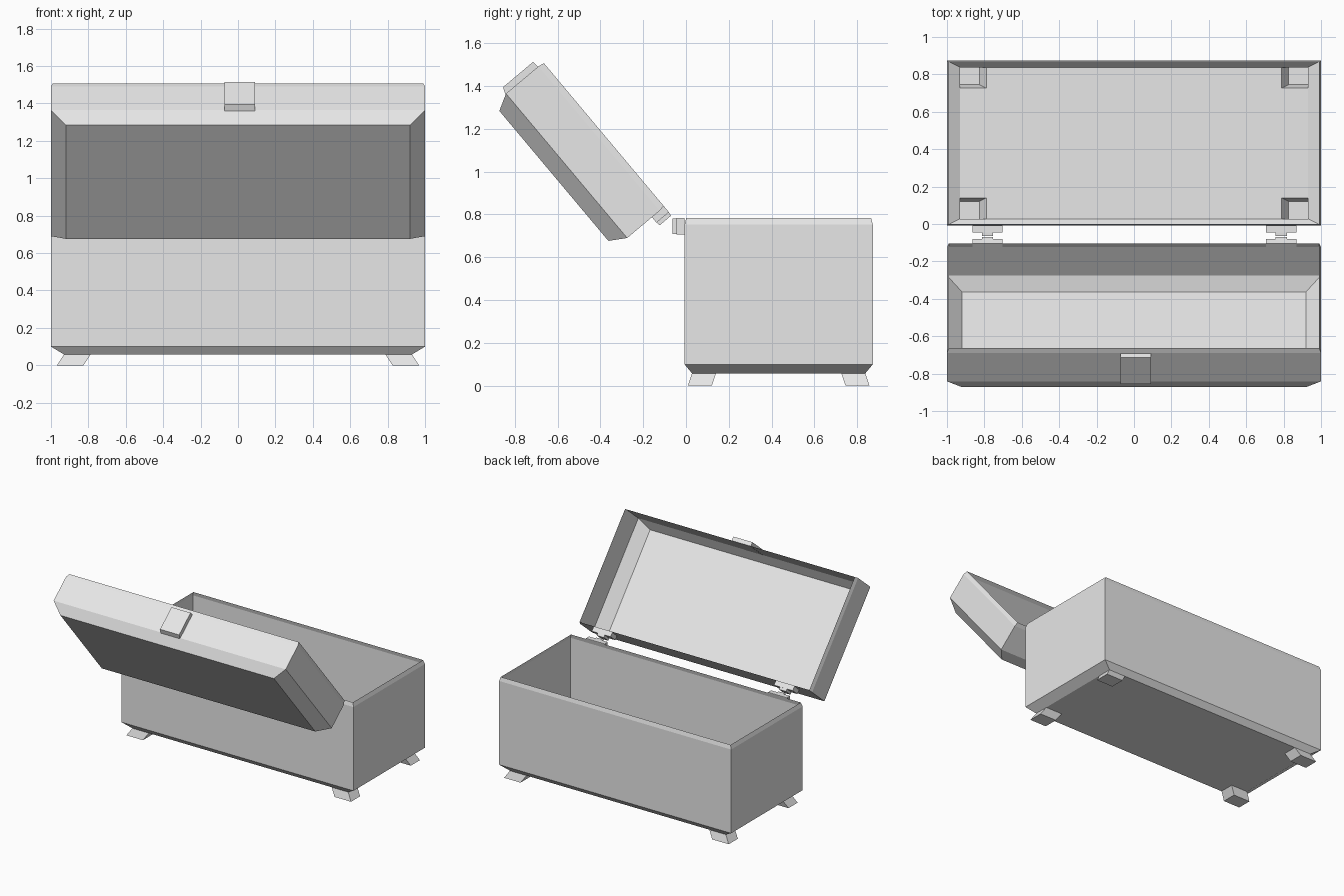
import bpy, bmesh, math
from mathutils import Vector, Matrix

if "Cube" in bpy.data.objects:
    bpy.data.objects.remove(bpy.data.objects["Cube"])

grey = bpy.data.materials.new("plain grey")
grey.diffuse_color = (0.8, 0.8, 0.8, 1)
grey.use_nodes = True
grey.node_tree.nodes["Principled BSDF"].inputs["Base Color"].default_value = grey.diffuse_color

TILT = math.radians(50)
ALONG = Vector((0, math.cos(TILT), -math.sin(TILT)))    # lid front edge to hinge edge
DEEP = Vector((0, -math.sin(TILT), -math.cos(TILT)))    # lid opening to lid top
LID_FRONT = Vector((0, -0.664, 1.507))
LID_BACK = LID_FRONT + 0.871 * ALONG


def frame(origin, y_axis, z_axis):
    """Matrix placing local (x, y, z) at origin along the given axes."""
    m = Matrix.Identity(4)
    for row in range(3):
        m[row][1], m[row][2], m[row][3] = y_axis[row], z_axis[row], origin[row]
    return m


def finish(name, bm, matrix=None):
    if matrix:
        bm.transform(matrix)
    bmesh.ops.remove_doubles(bm, verts=bm.verts, dist=0.0005)
    bmesh.ops.recalc_face_normals(bm, faces=bm.faces)
    mesh = bpy.data.meshes.new(name)
    bm.to_mesh(mesh)
    bm.free()
    mesh.materials.append(grey)
    obj = bpy.data.objects.new(name, mesh)
    bpy.context.collection.objects.link(obj)
    return obj


def ring(bm, x0, x1, y0, y1, z):
    return [bm.verts.new(p) for p in
            ((x0, y0, z), (x1, y0, z), (x1, y1, z), (x0, y1, z))]


def loft(bm, sections, cap_start=False, cap_end=False):
    """Join rectangles (x0, x1, y0, y1, z) into a tapering shell."""
    rings = [ring(bm, *s) for s in sections]
    for a, b in zip(rings, rings[1:]):
        for i in range(4):
            j = (i + 1) % 4
            bm.faces.new((a[i], a[j], b[j], b[i]))
    if cap_start:
        bm.faces.new(rings[0][::-1])
    if cap_end:
        bm.faces.new(rings[-1])


# Chest body: open thin shell with bevelled rim and base
bm = bmesh.new()
FLOOR = 0.058
loft(bm, [(-0.99, 0.99, 0.001, 0.865, 0.783),
          (-1, 1, -0.007, 0.873, 0.752),
          (-1, 1, -0.007, 0.873, 0.10),
          (-0.93, 0.93, 0.028, 0.838, FLOOR)])
# Floor grid; hollow splayed feet replace its corner cells
xs = (-0.93, -0.788, 0.788, 0.93)
ys = (0.028, 0.14, 0.726, 0.838)
for i in range(3):
    for j in range(3):
        x0, x1, y0, y1 = xs[i], xs[i + 1], ys[j], ys[j + 1]
        if i != 1 and j != 1:
            dx, dy = 0.038 * (i - 1), 0.019 * (j - 1)
            loft(bm, [(x0, x1, y0, y1, FLOOR),
                      (x0 + dx, x1 + dx, y0 + dy, y1 + dy, 0)], cap_end=True)
        else:
            bm.faces.new(ring(bm, x0, x1, y0, y1, FLOOR))
finish("chest_body", bm)

# Open lid: same kind of shell, tilted back
bm = bmesh.new()
loft(bm, [(-0.99, 0.99, 0, 0.871, 0),
          (-1, 1, -0.005, 0.876, 0.03),
          (-1, 1, -0.005, 0.876, 0.227),
          (-0.92, 0.92, 0.037, 0.83, 0.303)], cap_end=True)
finish("lid", bm, frame(LID_FRONT, ALONG, DEEP))

# Latch plate on the lid front, with a sloping lower end
bm = bmesh.new()
loft(bm, [(-0.073, 0.091, 0.032, 0.232, 0.004),
          (-0.073, 0.091, 0.034, 0.218, 0.037)], True, True)
finish("latch", bm, frame(LID_FRONT, DEEP, -ALONG))

# Hinge leaves: a wide plate and a narrow knuckle, on the body and on the lid
mounts = {"body": frame((0, -0.007, 0.783), (0, 0, -1), (0, -1, 0)),
          "lid": frame(LID_BACK, DEEP, ALONG)}
for where, matrix in mounts.items():
    for side, cx in (("left", -0.783), ("right", 0.787)):
        bm = bmesh.new()
        loft(bm, [(cx - 0.081, cx + 0.081, 0, 0.076, 0),
                  (cx - 0.081, cx + 0.081, 0, 0.076, 0.038)], True, True)
        loft(bm, [(cx - 0.03, cx + 0.03, 0.001, 0.075, 0.036),
                  (cx - 0.03, cx + 0.03, 0.002, 0.073, 0.057)], True, True)
        finish(f"{where}_hinge_{side}", bm, matrix)
